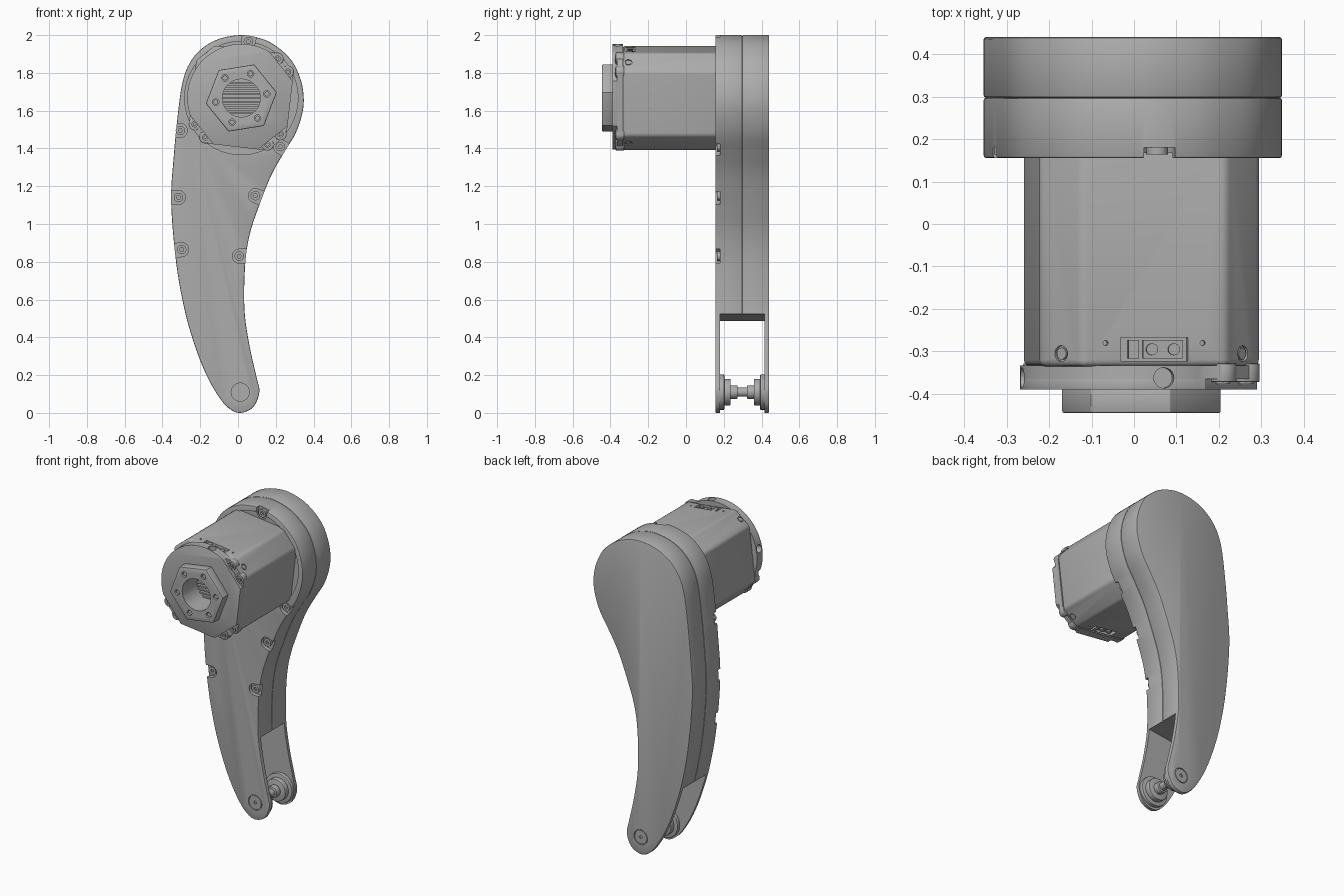
import bpy, bmesh, math
from mathutils import Matrix

cube = bpy.data.objects.get("Cube")
if cube:
    bpy.data.objects.remove(cube, do_unlink=True)

metal = bpy.data.materials.new("grey_metal")
GREY = (0.42, 0.42, 0.42, 1)
metal.use_nodes = True
metal.diffuse_color = GREY
metal.node_tree.nodes["Principled BSDF"].inputs["Base Color"].default_value = GREY


def activate(ob):
    bpy.ops.object.select_all(action='DESELECT')
    ob.select_set(True)
    bpy.context.view_layer.objects.active = ob


def prism(name, pts, y0, y1, mat=None, bevel=0, segs=2):
    """Outline in x and z, extruded from y0 to y1."""
    bm = bmesh.new()
    face = bm.faces.new([bm.verts.new((x, y0, z)) for x, z in pts])
    ext = bmesh.ops.extrude_face_region(bm, geom=[face])
    verts = [g for g in ext["geom"] if isinstance(g, bmesh.types.BMVert)]
    bmesh.ops.translate(bm, verts=verts, vec=(0, y1 - y0, 0))
    bmesh.ops.recalc_face_normals(bm, faces=bm.faces)
    if mat:
        bm.transform(mat)
    me = bpy.data.meshes.new(name)
    bm.to_mesh(me)
    bm.free()
    ob = bpy.data.objects.new(name, me)
    bpy.context.collection.objects.link(ob)
    me.materials.append(metal)
    if bevel:
        m = ob.modifiers.new("bevel", 'BEVEL')
        m.width, m.segments, m.angle_limit = bevel, segs, math.radians(35)
        activate(ob)
        bpy.ops.object.modifier_apply(modifier=m.name)
    return ob


def circle(x, z, r, n=32, start=0):
    return [(x + r * math.cos(math.radians(start + 360 * i / n)),
             z + r * math.sin(math.radians(start + 360 * i / n))) for i in range(n)]


def cyl(name, x, z, r, y0, y1, mat=None, bevel=0, n=32):
    return prism(name, circle(x, z, r, n), y0, y1, mat, bevel)


def rect(x0, x1, z0, z1):
    return [(x0, z0), (x1, z0), (x1, z1), (x0, z1)]


def cut(targets, cutter):
    cutter.hide_render = True
    for ob in targets:
        m = ob.modifiers.new("cut", 'BOOLEAN')
        m.operation, m.solver, m.object = 'DIFFERENCE', 'EXACT', cutter
        activate(ob)
        bpy.ops.object.modifier_apply(modifier=m.name)
    bpy.data.objects.remove(cutter, do_unlink=True)


def smooth_loop(pts, steps=5):
    """Closed Catmull-Rom curve through the points."""
    out, n = [], len(pts)
    for i in range(n):
        a, b, c, d = (pts[(i + k) % n] for k in (-1, 0, 1, 2))
        for s in range(steps):
            t = s / steps
            out.append(tuple(0.5 * (2 * q + (r - p) * t + (2 * p - 5 * q + 4 * r - w) * t * t
                                    + (3 * q - p - 3 * r + w) * t ** 3)
                             for p, q, r, w in zip(a, b, c, d)))
    return out


# Arm: two mirrored shells along one curved outline
PIVOT = (0.012, 0.11)
CX, CZ = 0.0175, 1.667
outline = smooth_loop([
    (0.01, 2.0), (-0.1, 1.98), (-0.19, 1.93), (-0.257, 1.85), (-0.296, 1.74),
    (-0.322, 1.55), (-0.34, 1.36), (-0.354, 1.12), (-0.328, 0.8), (-0.284, 0.55),
    (-0.23, 0.36), (-0.167, 0.2), (-0.098, 0.08), (-0.045, 0.022), (0.012, 0.0),
    (0.08, 0.03), (0.113, 0.11), (0.098, 0.19), (0.06, 0.36), (0.034, 0.55),
    (0.038, 0.785), (0.062, 0.945), (0.113, 1.1), (0.177, 1.26), (0.245, 1.38),
    (0.305, 1.48), (0.339, 1.58), (0.348, 1.67), (0.33, 1.77), (0.28, 1.87),
    (0.19, 1.95), (0.1, 1.988)])
front_shell = prism("front_shell", outline, 0.155, 0.297, bevel=0.006)
back_shell = prism("back_shell", outline, 0.297, 0.44, bevel=0.006)

# Fork slot at the lower end, with a sloping ceiling
cut([front_shell, back_shell],
    prism("slot_cutter", [(-0.5, -0.1), (0.5, -0.1), (0.5, 0.585), (-0.5, 0.455)], 0.18, 0.415))

# Shallow round seat behind the motor
cut([front_shell], cyl("seat_cutter", CX, CZ, 0.3, 0.1, 0.167, n=64))

# Case screws in U-shaped pockets that open to the rim
for x, z, deg in [(-0.305, 1.495, 180), (-0.315, 1.14, 180), (-0.298, 0.865, 190),
                  (0.007, 0.83, 0), (0.092, 1.15, -20), (0.224, 1.41, -30), (0.055, 1.965, 80)]:
    a = math.radians(deg)
    dx, dz, r = math.cos(a), math.sin(a), 0.037
    arc = [(x + r * math.cos(a + math.pi * (0.5 + i / 12)),
            z + r * math.sin(a + math.pi * (0.5 + i / 12))) for i in range(13)]
    ends = [(px + 0.12 * dx, pz + 0.12 * dz) for px, pz in (arc[-1], arc[0])]
    cut([front_shell], prism("pocket_cutter", arc + ends, 0.1, 0.18))
    screw = cyl("case_screw", x, z, 0.025, 0.163, 0.185, n=20)
    cut([screw], cyl("socket_cutter", x, z, 0.011, 0.1, 0.175, n=6))

# Pivot: ring grooves and caps outside, stepped pads and pin inside
for shell, y0, y1, c0, c1 in [(front_shell, 0.1, 0.163, 0.156, 0.17),
                              (back_shell, 0.432, 0.5, 0.425, 0.439)]:
    cut([shell], cyl("cap_cutter", *PIVOT, 0.048, y0, y1))
    cap = cyl("pivot_cap", *PIVOT, 0.043, c0, c1)
    cut([cap], cyl("cap_hole_cutter", *PIVOT, 0.01, y0, y1, n=12))
MID = 0.2975
for side in (-1, 1):
    for name, r, a, b in [("pivot_pad", 0.094, 0.095, 0.125), ("pivot_washer", 0.07, 0.062, 0.1),
                          ("pivot_collar", 0.036, 0.025, 0.065)]:
        cyl(name, *PIVOT, r, MID + side * a, MID + side * b, bevel=0.004)
cyl("pivot_pin", *PIVOT, 0.024, MID - 0.06, MID + 0.06)

# Motor body: tilted square with cut corners
M = Matrix.Translation((CX, 0, CZ)) @ Matrix.Rotation(math.radians(6.6), 4, 'Y')
H, C, K = 0.26, 0.17, 0.12
body = prism("motor_body", [(H, C), (C, H), (-C, H), (-H, C), (-H, -C), (-C, -H), (C, -H), (H, -C)],
             -0.335, 0.2, M, 0.015, 4)

# End flange: round on one corner, cut on the others
R = math.hypot(H, K)
arc = [(R * math.cos(math.radians(t)), R * math.sin(math.radians(t))) for t in range(65, 206, 4)]
base = prism("flange_base", arc + [(-H, -C), (-C, -H), (C, -H), (H, -C), (H, C), (C, H)],
             -0.365, -0.333, M)
plate = prism("flange_plate", arc + [(-K, -H), (K, -H), (H, -K), (H, K), (K, H)],
              -0.39, -0.363, M, 0.003)

# Hexagonal boss with a through bore
hexa = prism("hex_boss", circle(CX, CZ, 0.19, 6, 9), -0.445, -0.385, bevel=0.005)
cut([hexa, plate, base, body], cyl("bore_cutter", CX, CZ, 0.1, -0.6, -0.25, n=48))
for i in range(-4, 5):
    z = i * 0.02
    w = math.sqrt(0.1 ** 2 - z * z)
    prism("bore_slat", rect(CX - w, CX + w, CZ + z - 0.005, CZ + z + 0.005), -0.3, -0.24)
for x, z in circle(CX, CZ, 0.137, 6, 9):
    cut([hexa], cyl("hole_cutter", x, z, 0.017, -0.6, -0.425, n=20))
    cyl("boss_screw", x, z, 0.013, -0.436, -0.42, n=16)

# Paired screw lobes on the three cut corners of the flange
for corner in (45, -45, -135):
    for d in (-9, 9):
        a = math.radians(corner + d)
        x, z = 0.283 * math.cos(a), 0.283 * math.sin(a)
        lobe = cyl("corner_lobe", x, z, 0.032, -0.372, -0.328, M, 0.003, 24)
        cut([lobe], cyl("lobe_cutter", x, z, 0.021, -0.5, -0.362, M, n=20))
        head = cyl("corner_screw", x, z, 0.017, -0.376, -0.35, M, n=16)
        cut([head], cyl("socket_cutter", x, z, 0.008, -0.5, -0.366, M, n=6))


def radial(deg):
    """Turns +y to point out of the motor side at this angle, and z along -y."""
    return M @ Matrix.Rotation(math.radians(deg), 4, 'Y') @ Matrix.Rotation(math.pi / 2, 4, 'X')


# Side screws on the body's cut corners
for deg in (45, 135, 225, 315):
    cut([body], cyl("side_hole_cutter", 0, 0.305, 0.019, 0.297, 0.4, radial(deg), n=20))
    cyl("side_screw", 0, 0.305, 0.014, 0.285, 0.303, radial(deg), n=16)

# Wrench holes in the flange edge
for deg in (0, -90):
    cut([plate, base], cyl("edge_hole_cutter", 0.02, 0.362, 0.024, 0.25, 0.4, radial(deg), n=24))

# Connector sockets on the top and bottom of the body
for deg in (0, 180):
    T = radial(deg)
    cut([body], prism("connector_cutter", rect(-0.08, 0.08, 0.267, 0.322), 0.235, 0.4, T))
    prism("connector_plug", rect(-0.06, -0.035, 0.273, 0.316), 0.22, 0.257, T)
    prism("connector_tray", rect(-0.025, 0.07, 0.273, 0.316), 0.22, 0.247, T)
    for x in (-0.004, 0.048):
        cyl("connector_pin", x, 0.295, 0.014, 0.23, 0.257, T, n=16)
    for x in (-0.115, 0.115):
        cut([body], cyl("pin_hole_cutter", x, 0.28, 0.006, 0.24, 0.4, T, n=10))

# Smooth curved sides, keep edges sharp
for ob in bpy.context.scene.objects:
    if ob.type == 'MESH' and ob.data.materials and ob.data.materials[0] == metal:
        activate(ob)
        bpy.ops.object.shade_smooth_by_angle(angle=math.radians(25))
